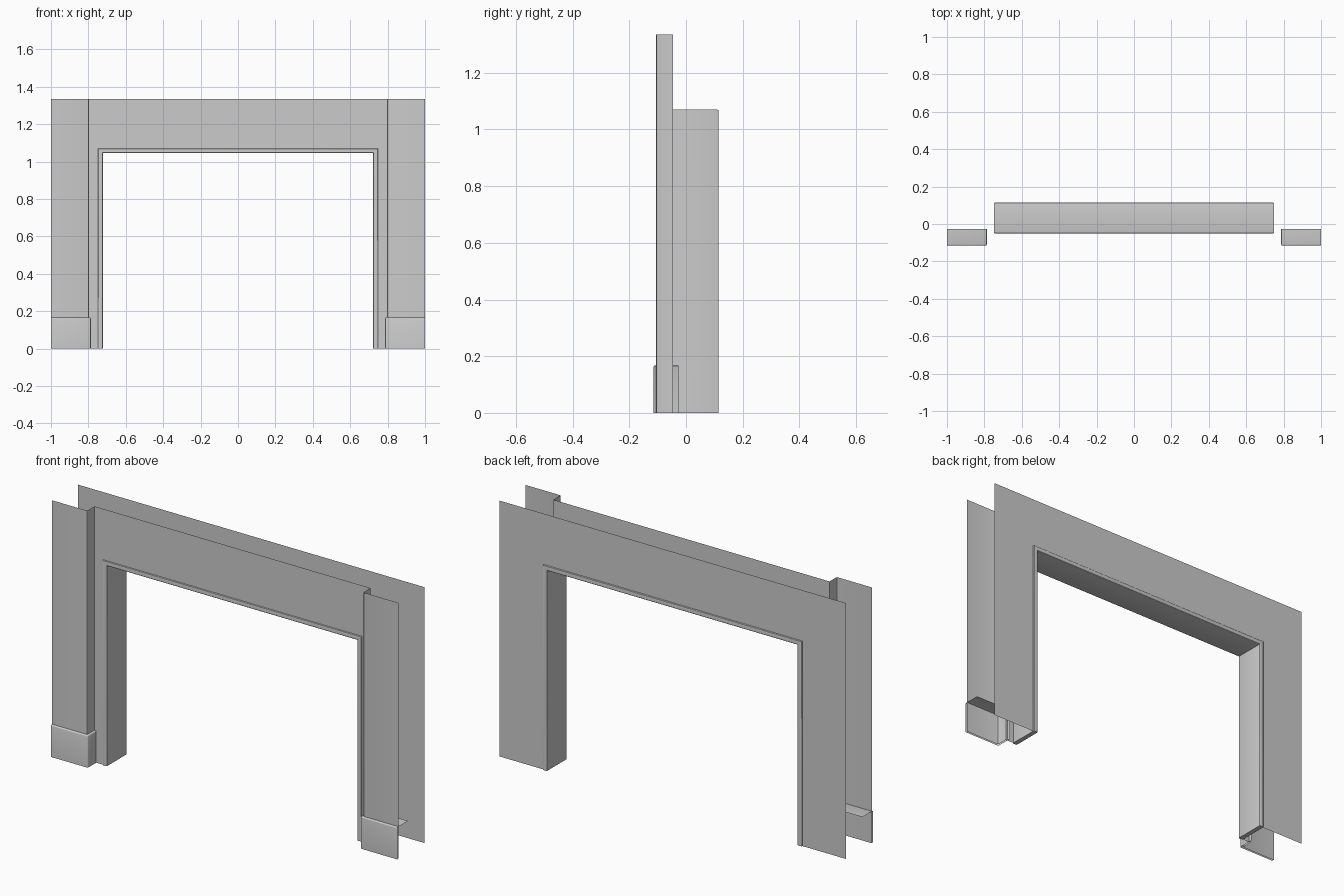
import bpy, bmesh

if "Cube" in bpy.data.objects:
    bpy.data.objects.remove(bpy.data.objects["Cube"])

HEIGHT = 1.335
OPEN_X, OPEN_Z = 0.735, 1.058   # wall opening, hidden inside the frame


def finish(name, bm, smooth=True):
    mesh = bpy.data.meshes.new(name)
    bm.to_mesh(mesh)
    bm.free()
    obj = bpy.data.objects.new(name, mesh)
    bpy.context.collection.objects.link(obj)
    if smooth:
        bpy.ops.object.select_all(action='DESELECT')
        obj.select_set(True)
        bpy.context.view_layer.objects.active = obj
        bpy.ops.object.shade_smooth_by_angle()
    return obj


def bevel_edges(bm, test, width):
    edges = [e for e in bm.edges if test(e)]
    bmesh.ops.bevel(bm, geom=edges, offset=width, segments=3,
                    profile=0.5, affect='EDGES')


def wall_sheet(plan):
    """Raise a plan polyline into a single-sided wall, leaving the doorway open."""
    bm = bmesh.new()
    rows = [[bm.verts.new((x, y, z)) for x, y in plan]
            for z in (0, OPEN_Z, HEIGHT)]
    for r in range(2):
        for c in range(len(plan) - 1):
            mid = (plan[c][0] + plan[c + 1][0]) / 2
            if r == 0 and abs(mid) < OPEN_X - 0.01:
                continue
            bm.faces.new((rows[r][c], rows[r][c + 1],
                          rows[r + 1][c + 1], rows[r + 1][c]))
    bmesh.ops.delete(bm, geom=[v for v in bm.verts if not v.link_faces],
                     context='VERTS')
    return bm


# Front wall with a raised pilaster on each side
left = [(-1, -0.105), (-0.797, -0.105), (-0.797, -0.045), (-OPEN_X, -0.045)]
right = [(-x, y) for x, y in reversed(left)]
bm = wall_sheet(left + right)
bevel_edges(bm, lambda e: all(abs(abs(v.co.x) - 0.797) < 1e-4
                              and v.co.y < -0.1 for v in e.verts), 0.005)
finish("front_wall", bm)

# Flat back wall
finish("back_wall", wall_sheet([(x, 0.109) for x in (1, OPEN_X, -OPEN_X, -1)]), False)

# Door lining: U-shaped profile through the wall thickness, edges rounded
bm = bmesh.new()
Y0, Y1 = -0.05, 0.115
outline = [(-0.748, 0), (-0.723, 0), (-0.723, 1.045), (0.723, 1.045),
           (0.723, 0), (0.748, 0), (0.748, 1.07), (-0.748, 1.07)]
face = bm.faces.new([bm.verts.new((x, Y0, z)) for x, z in outline])
ext = bmesh.ops.extrude_face_region(bm, geom=[face], use_keep_orig=True)
for v in ext["geom"]:
    if isinstance(v, bmesh.types.BMVert):
        v.co.y = Y1
bmesh.ops.recalc_face_normals(bm, faces=bm.faces)
bevel_edges(bm, lambda e: abs(e.verts[0].co.y - e.verts[1].co.y) < 1e-5
            and max(v.co.z for v in e.verts) > 0.1, 0.005)
bmesh.ops.triangulate(bm, faces=[f for f in bm.faces if len(f.verts) > 4])
finish("door_lining", bm)

# Plinth shells: front, inner side and top, open behind and below
X0, X1, F, B, H = -1, -0.787, -0.115, -0.026, 0.167
bm = bmesh.new()
a, b, c = [bm.verts.new(p) for p in ((X0, F, 0), (X1, F, 0), (X1, B, 0))]
d, e, f, g = [bm.verts.new(p) for p in
              ((X0, F, H), (X1, F, H), (X1, B, H), (X0, B, H))]
for quad in ((a, b, e, d), (b, c, f, e), (d, e, f, g)):
    bm.faces.new(quad)
bevel_edges(bm, lambda ed: len(ed.link_faces) == 2, 0.006)
plinth = finish("pilaster_plinths", bm)
mirror = plinth.modifiers.new("Mirror", 'MIRROR')
mirror.use_axis = (True, False, False)
